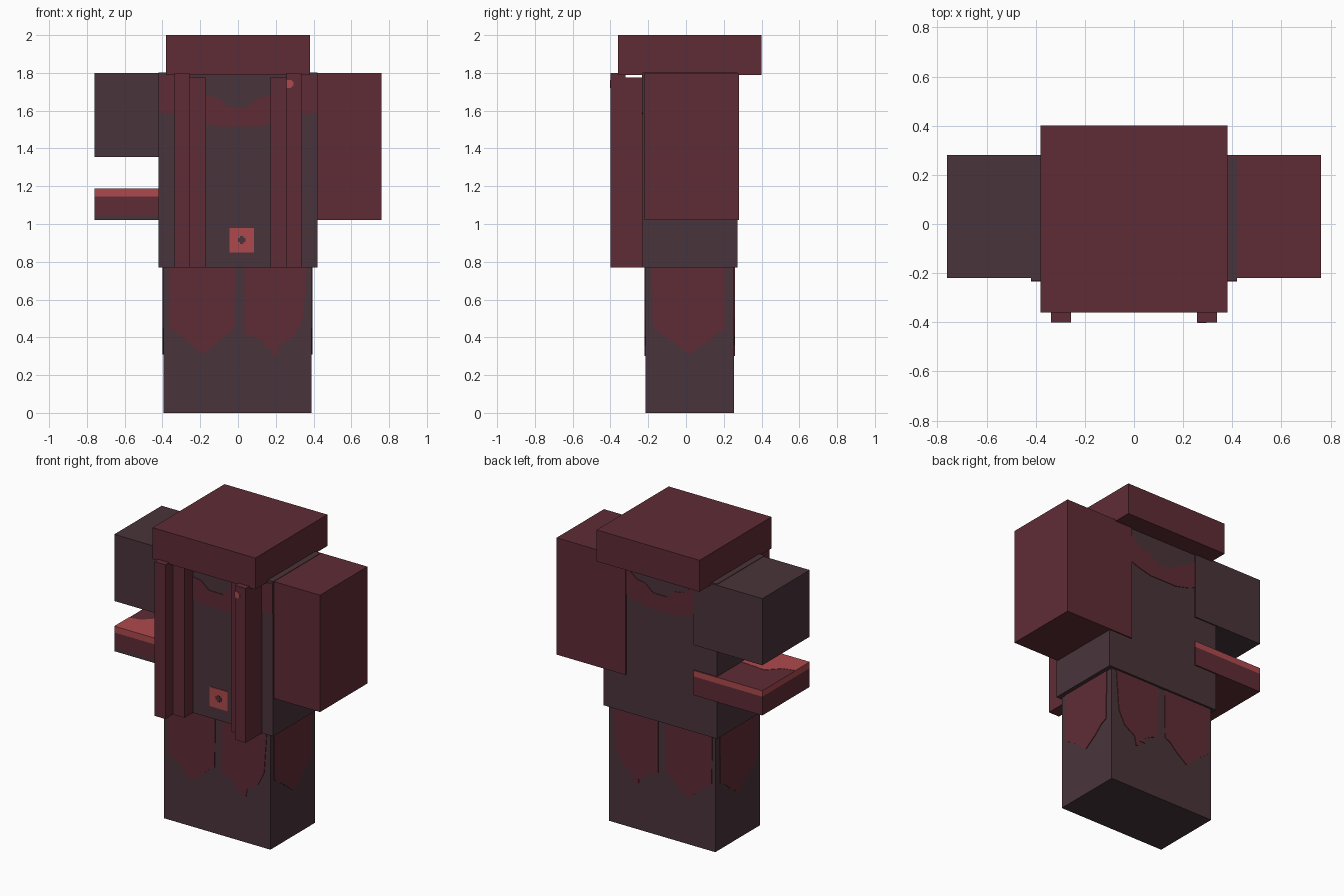
import bpy, bmesh
from mathutils import Vector

cube = bpy.data.objects.get("Cube")
if cube:
    bpy.data.objects.remove(cube, do_unlink=True)


def material(name, rgb):
    color = [(c / 255 / 12.92) if c < 11 else ((c / 255 + 0.055) / 1.055) ** 2.4 for c in rgb] + [1]
    mat = bpy.data.materials.new(name)
    mat.use_nodes = True
    mat.diffuse_color = color
    mat.node_tree.nodes["Principled BSDF"].inputs["Base Color"].default_value = color
    return mat


DARK = material("charcoal cloth", (73, 52, 58))
RED = material("deep red", (95, 44, 53))
BRIGHT = material("bright red", (174, 73, 77))


def finish(bm, name, mats):
    bmesh.ops.recalc_face_normals(bm, faces=bm.faces)
    mesh = bpy.data.meshes.new(name)
    bm.to_mesh(mesh)
    bm.free()
    for mat in mats:
        mesh.materials.append(mat)
    obj = bpy.data.objects.new(name, mesh)
    bpy.context.collection.objects.link(obj)
    return obj


def box_bmesh(x, y, z):
    bm = bmesh.new()
    bmesh.ops.create_cube(bm, size=1)
    for v in bm.verts:
        v.co = [(a + b) / 2 + c * (b - a) for (a, b), c in zip((x, y, z), v.co)]
    return bm


def box(name, mat, x, y, z):
    return finish(box_bmesh(x, y, z), name, [mat])


# Outline plate laid on a plane facing along one axis
def plate(name, mat, axis, level, outline, sign=1, thick=0.004):
    bm = bmesh.new()
    verts = []
    for point in outline:
        co = list(point)
        co.insert(axis, level)
        verts.append(bm.verts.new(co))
    face = bm.faces.new(verts)
    push = Vector((0, 0, 0))
    push[axis] = sign * thick
    grown = bmesh.ops.extrude_face_region(bm, geom=[face])
    bmesh.ops.translate(bm, vec=push, verts=[g for g in grown["geom"] if isinstance(g, bmesh.types.BMVert)])
    return finish(bm, name, [mat])


X, Y, Z = range(3)
HIP = 0.77
SHOULDER = 1.8
DEPTH = (-0.22, 0.28)

# Main body blocks
box("legs", DARK, (-0.395, 0.39), (-0.215, 0.255), (0, HIP))
box("torso", DARK, (-0.42, 0.42), (-0.23, 0.272), (HIP, SHOULDER + 0.003))
box("hat", RED, (-0.38, 0.38), (-0.36, 0.4), (1.79, 2))
box("left_arm", RED, (0.25, 0.76), DEPTH, (1.02, SHOULDER))
box("right_sleeve", DARK, (-0.76, -0.25), DEPTH, (1.355, SHOULDER))

# Separate forearm, coloured in bands by height
bm = box_bmesh((-0.76, -0.25), DEPTH, (1.02, 1.185))
for height in (1.045, 1.145):
    bmesh.ops.bisect_plane(bm, geom=bm.verts[:] + bm.edges[:] + bm.faces[:],
                           plane_co=(0, 0, height), plane_no=(0, 0, 1))
bmesh.ops.recalc_face_normals(bm, faces=bm.faces)
for f in bm.faces:
    z = f.calc_center_median().z
    if abs(f.normal.z) < 0.5:
        if z > 1.145:
            f.material_index = 1
        elif z < 1.045 and f.normal.y < -0.5:
            f.material_index = 2
finish(bm, "right_forearm", [RED, BRIGHT, DARK])
plate("forearm_top_patch", BRIGHT, Z, 1.185,
      [(-0.76, -0.22), (-0.25, -0.22), (-0.25, 0), (-0.6, 0.03), (-0.68, -0.05), (-0.76, -0.07)],
      thick=0.002)

# Hanging scarf, a stepped strip on each side of the chest
for side, s in (("left", 1), ("right", -1)):
    box(side + "_scarf_front", RED, sorted((s * 0.257, s * 0.337)), (-0.4, -0.32), (HIP, SHOULDER))
    box(side + "_scarf_back", RED, sorted((s * 0.172, s * 0.337)), (-0.32, -0.23), (HIP, 1.775))

# Curved collar stain on chest and back
upper = [(0.42, 1.79), (0.3, 1.78), (0.17, 1.68), (0.11, 1.67), (0.05, 1.62)]
lower = [(0.1, 1.515), (0.2, 1.54), (0.3, 1.58), (0.42, 1.59)]
half = lambda pts: [(-x, z) for x, z in reversed(pts)]
collar = upper + half(upper) + half(lower) + lower
plate("chest_stain", RED, Y, -0.23, collar, -1)
plate("back_stain", RED, Y, 0.272, collar)

# Ragged stains hanging down the legs
point = [(-0.175, HIP), (-0.17, 0.45), (-0.09, 0.39), (0, 0.31), (0.08, 0.37), (0.13, 0.42),
         (0.17, 0.44), (0.175, HIP)]
ragged = [(-0.165, HIP), (-0.165, 0.42), (-0.11, 0.4), (-0.06, 0.375), (-0.06, 0.34), (-0.02, 0.34),
          (-0.02, 0.31), (0.01, 0.3), (0.02, 0.36), (0.1, 0.41), (0.145, 0.5), (0.165, HIP)]


def shift(outline, offset):
    return [(u + offset, z) for u, z in outline]


plate("front_right_leg_stain", RED, Y, -0.215, shift(point, -0.19), -1)
plate("front_left_leg_stain", RED, Y, -0.215, shift(ragged, 0.2), -1)
plate("back_right_leg_stain", RED, Y, 0.255, shift(point, -0.2))
plate("back_left_leg_stain", RED, Y, 0.255, shift(ragged, 0.19))
for side, level, s in (("left", 0.39, 1), ("right", -0.395, -1)):
    plate(side + "_side_leg_stain", RED, X, level, [(u * 1.12 + 0.015, z) for u, z in point], s)


def rect(x, z, w, h):
    return [(x - w, z - h), (x + w, z - h), (x + w, z + h), (x - w, z + h)]


# Belt buckle with a dark cross, and a small pin on the scarf
plate("buckle", BRIGHT, Y, -0.23, rect(0.02, 0.915, 0.065, 0.065), -1)
plate("buckle_cross_wide", DARK, Y, -0.23, rect(0.02, 0.915, 0.021, 0.01), -1, 0.006)
plate("buckle_cross_tall", DARK, Y, -0.23, rect(0.02, 0.915, 0.01, 0.021), -1, 0.007)
plate("scarf_pin", BRIGHT, Y, -0.4,
      [(0.258, 1.72), (0.28, 1.72), (0.295, 1.735), (0.295, 1.75), (0.28, 1.763), (0.258, 1.763)], -1, 0.003)
